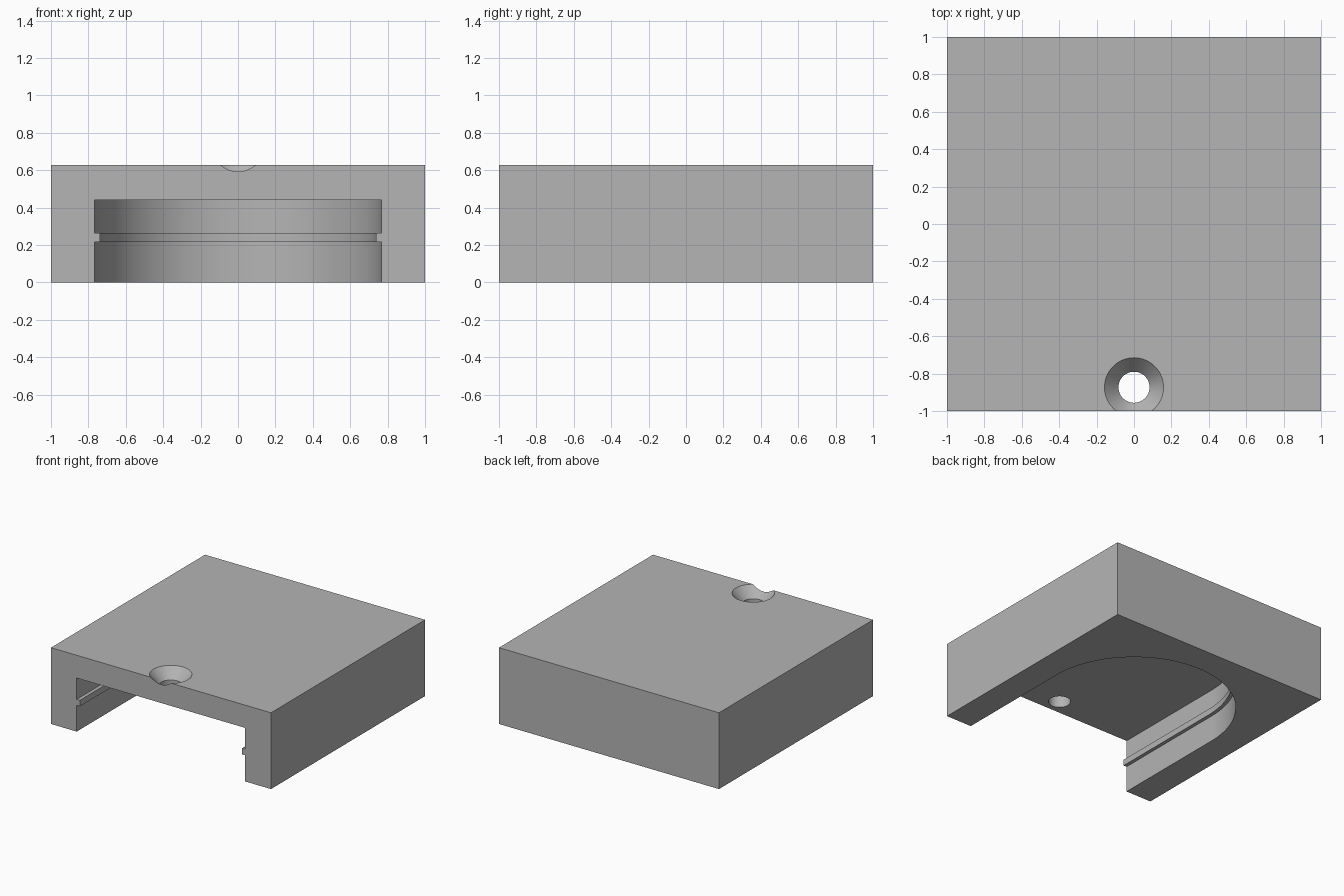
import bpy, bmesh, math
from math import sin, cos, pi

cube = bpy.data.objects.get("Cube")
if cube:
    bpy.data.objects.remove(cube, do_unlink=True)

HEIGHT = 0.627

grey = bpy.data.materials.new("plain grey")
grey.use_nodes = True
colour = (0.46, 0.46, 0.46, 1)
grey.diffuse_color = colour
grey.node_tree.nodes["Principled BSDF"].inputs["Base Color"].default_value = colour


def loft(name, rings):
    """Closed solid skinned through rings of equal point count."""
    bm = bmesh.new()
    loops = [[bm.verts.new(p) for p in ring] for ring in rings]
    for a, b in zip(loops, loops[1:]):
        for i in range(len(a)):
            j = (i + 1) % len(a)
            bm.faces.new((a[i], a[j], b[j], b[i]))
    bm.faces.new(loops[0][::-1])
    bm.faces.new(loops[-1])
    bmesh.ops.recalc_face_normals(bm, faces=bm.faces)
    mesh = bpy.data.meshes.new(name)
    bm.to_mesh(mesh)
    bm.free()
    mesh.materials.append(grey)
    obj = bpy.data.objects.new(name, mesh)
    bpy.context.collection.objects.link(obj)
    return obj


def slot_ring(r, z, n=64):
    """U outline: open at the front, half round at the back."""
    arc = [(r * cos(pi * i / n), r * sin(pi * i / n), z) for i in range(n + 1)]
    return [(r, -1.3, z)] + arc + [(-r, -1.3, z)]


def circle_ring(r, z, y, n=64):
    return [(r * cos(2 * pi * i / n), y + r * sin(2 * pi * i / n), z) for i in range(n)]


# Solid block
square = [(-1, -1), (1, -1), (1, 1), (-1, 1)]
block = loft("housing_block", [[(x, y, z) for x, y in square] for z in (0, HEIGHT)])

# Slot from below; the narrower band leaves a rib along the wall
WALL, RIB = 0.766, 0.737
slot = loft("slot_cutter", [slot_ring(r, z) for r, z in (
    (WALL, -0.2), (WALL, 0.215), (RIB, 0.215), (RIB, 0.265), (WALL, 0.265), (WALL, 0.44))])

# Countersunk screw hole that breaks the front edge
hole = loft("screw_hole_cutter", [circle_ring(r, z, -0.873) for r, z in (
    (0.083, 0.35), (0.083, 0.542), (0.158, HEIGHT), (0.246, HEIGHT + 0.1))])

# Cut, then discard the cutters
bpy.context.view_layer.objects.active = block
for cutter in (slot, hole):
    cutter.hide_render = True
    mod = block.modifiers.new(cutter.name, 'BOOLEAN')
    mod.operation = 'DIFFERENCE'
    mod.solver = 'EXACT'
    mod.object = cutter
    bpy.ops.object.modifier_apply(modifier=mod.name)
    bpy.data.objects.remove(cutter, do_unlink=True)

# Smooth the curved walls, keep the edges sharp
bpy.ops.object.select_all(action='DESELECT')
block.select_set(True)
bpy.ops.object.shade_smooth_by_angle(angle=math.radians(25))
